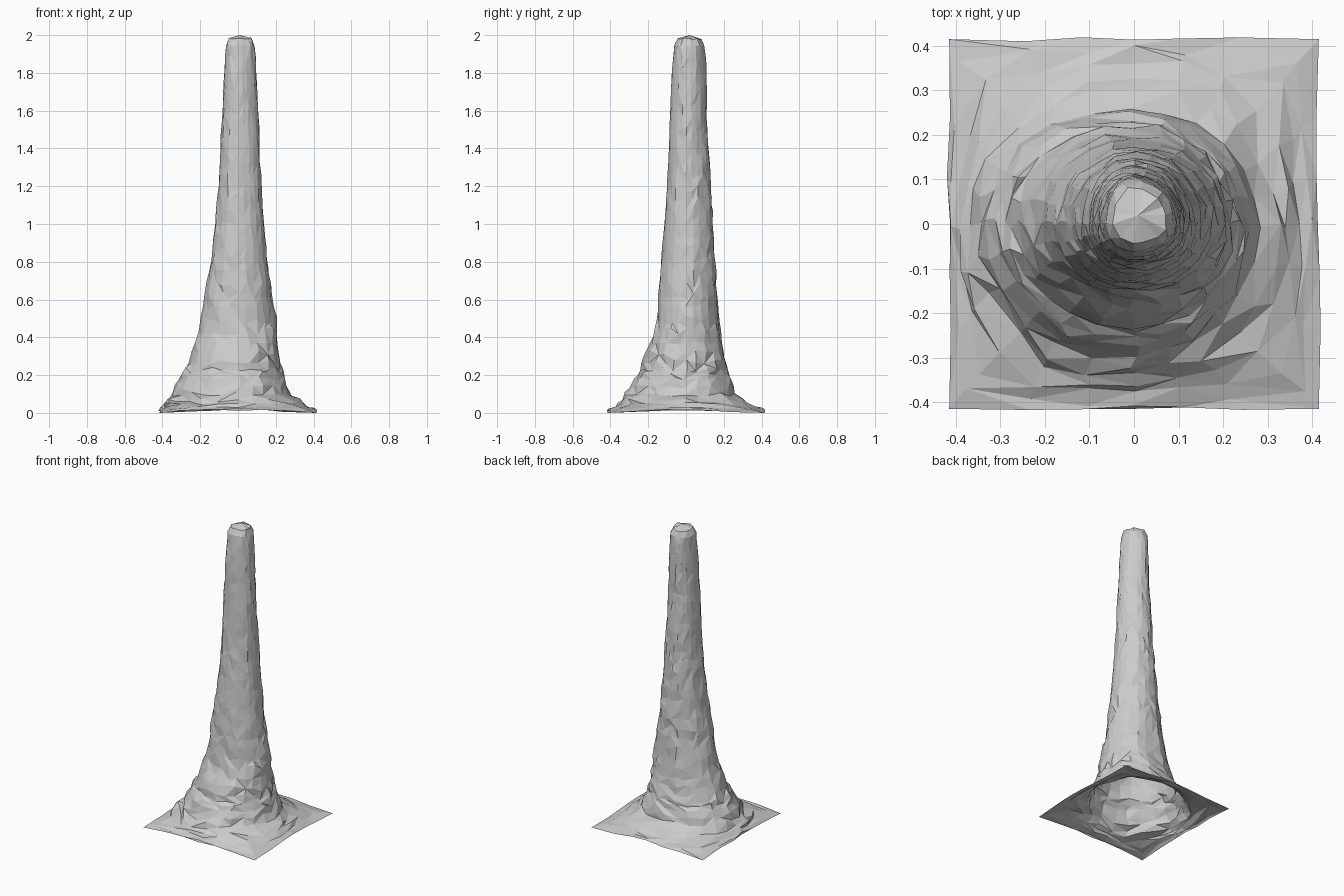
import bpy, bmesh, math, random

if "Cube" in bpy.data.objects:
    bpy.data.objects.remove(bpy.data.objects["Cube"])

random.seed(7)
SIDES = 24
HALF = 0.415

# profile: height, reach towards -x, +x, -y, +y
PROFILE = [
    (0.06, .385, .33, .35, .31), (0.10, .355, .285, .315, .265),
    (0.14, .335, .265, .295, .25), (0.20, .305, .24, .27, .23),
    (0.225, .285, .23, .24, .225), (0.30, .25, .22, .225, .205),
    (0.40, .215, .21, .175, .19), (0.50, .195, .20, .155, .178),
    (0.60, .18, .182, .148, .167), (0.80, .145, .158, .133, .155),
    (1.00, .12, .137, .115, .145), (1.20, .103, .125, .10, .132),
    (1.40, .094, .115, .09, .12), (1.60, .084, .108, .084, .11),
    (1.80, .073, .097, .078, .107), (1.955, .062, .09, .06, .102),
    (1.985, .045, .072, .04, .08),
]

def reaches(z):
    """Profile reaches at height z, linearly interpolated."""
    for a, b in zip(PROFILE, PROFILE[1:]):
        if z <= b[0]:
            t = max(0, (z - a[0]) / (b[0] - a[0]))
            return [p + (q - p) * t for p, q in zip(a[1:], b[1:])]
    return PROFILE[-1][1:]

def round_point(ang, z):
    """Point on the lopsided shaft outline."""
    xn, xp, yn, yp = reaches(z)
    c, s = math.cos(ang), math.sin(ang)
    return c * (xp if c > 0 else xn), s * (yp if s > 0 else yn)

def square_point(ang):
    c, s = math.cos(ang), math.sin(ang)
    k = HALF / max(abs(c), abs(s))
    return c * k, s * k

bm = bmesh.new()
rings = []

# square skirt rings, from the rim inwards
for t, z in ((1, .016), (.78, .024), (.5, .033), (.22, .05)):
    ring = []
    for i in range(SIDES):
        a = math.tau * i / SIDES
        rx, ry = round_point(a, .06)
        sx, sy = square_point(a)
        corner = max(0, math.hypot(sx, sy) / HALF - 1) / .414
        j = .006 if t == 1 else .012
        x = rx + (sx - rx) * t + random.uniform(-j, j)
        y = ry + (sy - ry) * t + random.uniform(-j, j)
        h = max(0, z - .016 * corner * t + random.uniform(-.006, .006))
        if t == 1:
            if corner > .95:
                x, y, h = sx, sy, 0
            x, y = (max(-.42, min(.42, v)) for v in (x, y))
        ring.append(bm.verts.new((x, y, h)))
    rings.append(ring)

# rough shaft rings: lumpy foot, then an even column, then rounded tip
heights = [.065, .10, .14, .18, .21, .23, .27, .32, .37]
heights += [.43 + .0635 * k for k in range(24)] + [1.945, 1.98]
for n, z in enumerate(heights):
    ring = []
    sides = SIDES
    foot = z < .4
    for i in range(sides):
        a = math.tau * (i + random.uniform(-.2, .2)) / sides
        dz = random.uniform(-1, 1) * (.012 if foot else .02 if z < 1.9 else .006)
        x, y = round_point(a, z)
        k = 1 + random.uniform(-.04, .03)
        ring.append(bm.verts.new((x * k, y * k, z + dz)))
    rings.append(ring)

# skin with randomly turned triangles
for lo, hi in zip(rings, rings[1:]):
    for i in range(SIDES):
        j = (i + 1) % SIDES
        a, b, c, d = lo[i], lo[j], hi[j], hi[i]
        if random.random() < .5:
            bm.faces.new((a, b, c)); bm.faces.new((a, c, d))
        else:
            bm.faces.new((a, b, d)); bm.faces.new((b, c, d))

# tip cap
tip = bm.verts.new((.01, .02, 2.0))
for i in range(SIDES):
    bm.faces.new((rings[-1][i], rings[-1][(i + 1) % SIDES], tip))

# merge tiny facets for a coarse chipped look
bmesh.ops.remove_doubles(bm, verts=[v for r in rings[12:] for v in r], dist=.019)
bmesh.ops.recalc_face_normals(bm, faces=bm.faces)

mesh = bpy.data.meshes.new("rock_spire")
bm.to_mesh(mesh)
bm.free()
spire = bpy.data.objects.new("rock_spire", mesh)
bpy.context.collection.objects.link(spire)
